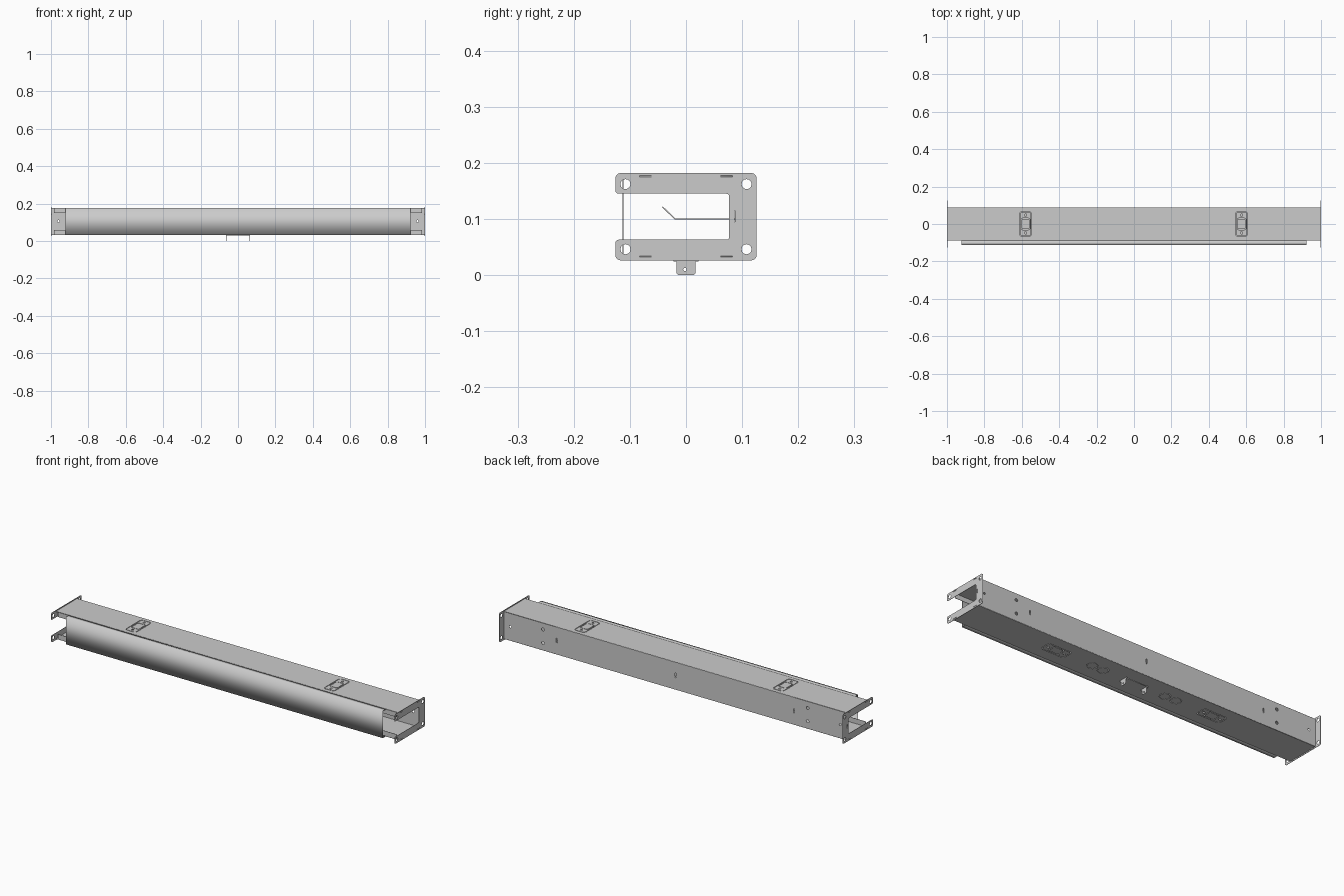
import bpy, bmesh
from math import cos, sin, pi
from mathutils import Matrix

if "Cube" in bpy.data.objects:
    bpy.data.objects.remove(bpy.data.objects["Cube"])

T = 0.002  # sheet metal thickness
# local sheet (u, v, normal) -> world axes
FLAT = Matrix.Identity(3)
FRONT = Matrix(((1, 0, 0), (0, 0, -1), (0, 1, 0)))   # u=x, v=z
END = Matrix(((0, 0, 1), (1, 0, 0), (0, 1, 0)))      # u=y, v=z


def circle(u, v, r, n=12):
    return [(u + r * cos(2 * pi * i / n), v + r * sin(2 * pi * i / n)) for i in range(n)]


def fillet(pts, r, n=4):
    """Round the corners of an axis-aligned outline; r is one radius or one per corner."""
    out = []
    for i, (x, y) in enumerate(pts):
        rad = r[i] if isinstance(r, (list, tuple)) else r
        if rad == 0:
            out.append((x, y))
            continue
        p, q = pts[i - 1], pts[(i + 1) % len(pts)]
        def unit(a):
            d = (a[0] - x, a[1] - y)
            k = (d[0] ** 2 + d[1] ** 2) ** 0.5
            return d[0] / k, d[1] / k
        a, b = unit(p), unit(q)
        cx, cy = x + (a[0] + b[0]) * rad, y + (a[1] + b[1]) * rad
        for j in range(n + 1):
            t = pi / 2 * j / n
            out.append((cx - b[0] * rad * cos(t) - a[0] * rad * sin(t),
                        cy - b[1] * rad * cos(t) - a[1] * rad * sin(t)))
    return out


def rect(u0, u1, v0, v1, r=0):
    return fillet([(u0, v0), (u1, v0), (u1, v1), (u0, v1)], r)


def sheet(name, loops, axes, offset, thick=T):
    """Flat sheet: first loop is the outline, nested loops alternate hole / island."""
    cu = bpy.data.curves.new(name, 'CURVE')
    cu.dimensions, cu.fill_mode, cu.extrude = '2D', 'BOTH', thick / 2
    for lp in loops:
        s = cu.splines.new('POLY')
        s.points.add(len(lp) - 1)
        for p, (u, v) in zip(s.points, lp):
            p.co = (u, v, 0, 1)
        s.use_cyclic_u = True
    tmp = bpy.data.objects.new(name + "_outline", cu)
    bpy.context.collection.objects.link(tmp)
    dg = bpy.context.evaluated_depsgraph_get()
    me = bpy.data.meshes.new_from_object(tmp.evaluated_get(dg))
    bpy.data.objects.remove(tmp)
    me.transform(axes.to_4x4())
    bm = bmesh.new()
    bm.from_mesh(me)
    bmesh.ops.remove_doubles(bm, verts=bm.verts, dist=1e-5)
    bmesh.ops.recalc_face_normals(bm, faces=bm.faces)
    bm.to_mesh(me)
    bm.free()
    ob = bpy.data.objects.new(name, me)
    ob.location = offset
    bpy.context.collection.objects.link(ob)
    return ob


def knockout(cu, cv, turn=False):
    """Slit outline of a removable panel with a centre window and two screw holes."""
    g = 0.003
    loops = [rect(-.031, .031, -.068, .068, .014), rect(-.031 + g, .031 - g, -.068 + g, .068 - g, .012),
             rect(-.024, .024, -.031, .031, .01), rect(-.024 + g, .024 - g, -.031 + g, .031 - g, .008),
             circle(0, .048, .006), circle(0, -.048, .006)]
    return [[(cu + (v if turn else u), cv + (u if turn else v)) for u, v in lp] for lp in loops]


def octagon_pair(cu):
    """Two round-ish knockouts side by side, each a thin slit."""
    return [circle(cu + d, 0, r, 8) for d in (-.032, .032) for r in (.028, .0255)]


TOP, BOT, BACK, LIP = 0.176, 0.033, 0.088, -0.088

# channel top and bottom
sheet("channel_top", [rect(-.998, .998, LIP, BACK)] + knockout(-.58, 0) + knockout(.575, 0),
      FLAT, (0, 0, TOP))
sheet("channel_bottom", [rect(-.998, .998, LIP, BACK)] + knockout(-.46, 0, True)
      + knockout(.46, 0, True) + octagon_pair(-.215) + octagon_pair(.215), FLAT, (0, 0, BOT))

# channel back with fixing holes and slots
holes = [rect(-.003, .003, .095, .12)]
for s in (-1, 1):
    holes += [circle(s * .77, z, .008) for z in (.072, .142)]
    holes += [circle(s * .96, .106, .006), rect(s * .69 - .003, s * .69 + .003, .095, .118)]
sheet("channel_back", [rect(-.998, .998, BOT, TOP)] + holes, FRONT, (0, BACK, 0))

# narrow front lips
sheet("upper_lip", [rect(-.985, .985, .151, TOP)], FRONT, (0, LIP, 0))
sheet("lower_lip", [rect(-.985, .985, BOT, .06)], FRONT, (0, LIP, 0))

# snap-on front cover with folded edges
cover = [(-.089, TOP), (-.113, TOP), (-.113, BOT), (-.089, BOT),
         (-.089, BOT + T), (-.111, BOT + T), (-.111, TOP - T), (-.089, TOP - T)]
sheet("front_cover", [cover], END, (0, 0, 0), 1.845)

# C-shaped end flanges with bolt holes and tab slots
outline = fillet([(-.126, .026), (.126, .026), (.126, .182), (-.126, .182),
                  (-.126, .145), (.077, .145), (.077, .063), (-.126, .063)],
                 [.01, .01, .01, .01, .006, .005, .005, .006])
slots = [circle(y, z, .009) for y in (-.108, .108) for z in (.046, .162)]
for s in (-1, 1):
    slots += [rect(s * .072 - .011, s * .072 + .011, z - .0012, z + .0012) for z in (BOT, TOP)]
slots.append(rect(.0868, .0892, .095, .115))
for side, x in (("left", -.999), ("right", .999)):
    sheet(side + "_end_flange", [outline] + slots, END, (x, 0, 0))

# inner cable hooks with a bent-up tip
hook = [(BACK, .099), (-.020, .099), (-.043, .121), (-.0415, .1225), (-.019, .101), (BACK, .101)]
for name, x in (("left", -.69), ("middle", 0), ("right", .69)):
    sheet(name + "_cable_hook", [hook], END, (x, 0, 0), .04)

# U bracket under the channel
leg = fillet([(-.017, 0), (.017, 0), (.017, .024), (.022, .024), (.022, BOT),
              (-.022, BOT), (-.022, .024), (-.017, .024)], [.005, .005, 0, 0, 0, 0, 0, 0])
for side, x in (("left", -.062), ("right", .062)):
    sheet(side + "_bracket_leg", [leg, circle(-.002, .010, .003)], END, (x, 0, 0))
sheet("bracket_base", [rect(-.062, .062, -.017, .017)], FLAT, (0, 0, BOT - T))
